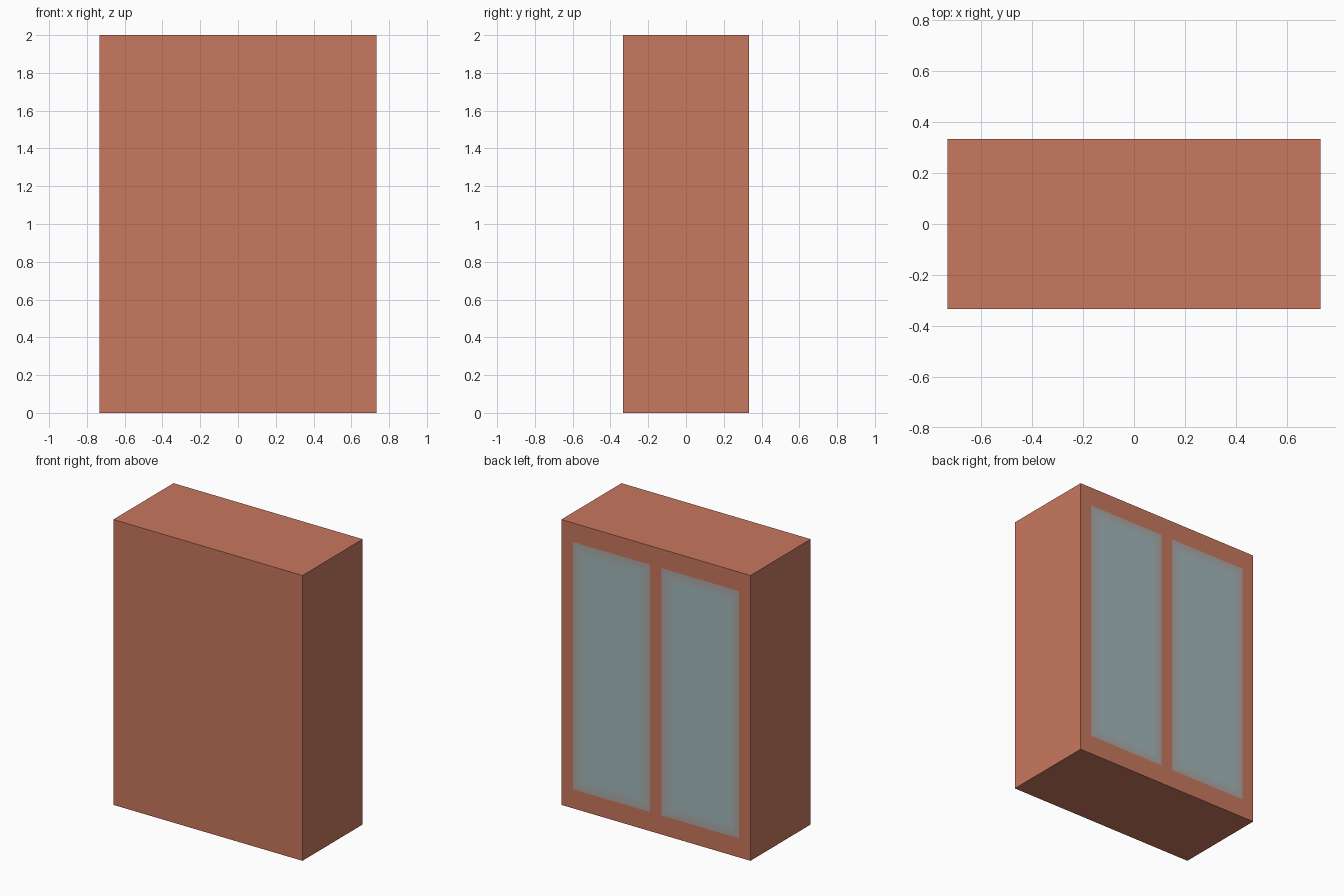
import bpy, bmesh
from mathutils import Vector

if "Cube" in bpy.data.objects:
    bpy.data.objects.remove(bpy.data.objects["Cube"])

W, D, H = 1.4667, 0.6667, 2.0
MARGIN, PANE_W, RAIL = 0.1333, 0.6, 0.0889
FADE, STEPS = 0.105, 5
CLAY = (0.578, 0.188, 0.114)
EDGE_TINT, GLASS_TINT = (0.42, 0.385, 0.365), (0.371, 0.479, 0.503)


def material(name, rgb):
    mat = bpy.data.materials.new(name)
    mat.diffuse_color = (*rgb, 1)
    mat.use_nodes = True
    mat.node_tree.nodes["Principled BSDF"].inputs["Base Color"].default_value = mat.diffuse_color
    return mat


# Block body standing on the ground
bm = bmesh.new()
bmesh.ops.create_cube(bm, size=1)
for v in bm.verts:
    v.co = Vector((v.co.x * W, v.co.y * D, (v.co.z + 0.5) * H))


def back_faces():
    return [f for f in bm.faces if all(abs(v.co.y - D / 2) < 1e-5 for v in f.verts)]


def cut_back(co, normal):
    faces = back_faces()
    geom = set(faces)
    for f in faces:
        geom.update(f.edges)
        geom.update(f.verts)
    bmesh.ops.bisect_plane(bm, geom=list(geom), plane_co=co, plane_no=normal, dist=1e-5)


# Lay out two flush window panes on the back
inner, outer = RAIL / 2, RAIL / 2 + PANE_W
for x in (-outer, -inner, inner, outer):
    cut_back((x, 0, 0), (1, 0, 0))
for z in (MARGIN, H - MARGIN):
    cut_back((0, 0, z), (0, 0, 1))
bm.normal_update()

panes = []
for f in back_faces():
    c = f.calc_center_median()
    if inner < abs(c.x) < outer and MARGIN < c.z < H - MARGIN:
        panes.append(f)

# Stepped tint from pane border to pane centre
for step in range(STEPS):
    ring = bmesh.ops.inset_individual(bm, faces=panes, thickness=FADE / STEPS, depth=0)
    for f in ring["faces"]:
        f.material_index = step + 1
for f in panes:
    f.material_index = STEPS + 1

bm.normal_update()
mesh = bpy.data.meshes.new("windowed_block")
bm.to_mesh(mesh)
bm.free()

mesh.materials.append(material("clay", CLAY))
for step in range(STEPS + 1):
    t = step / STEPS
    tint = [a + (b - a) * t for a, b in zip(EDGE_TINT, GLASS_TINT)]
    mesh.materials.append(material(f"glass_tint_{step}", tint))

body = bpy.data.objects.new("windowed_block", mesh)
bpy.context.collection.objects.link(body)
